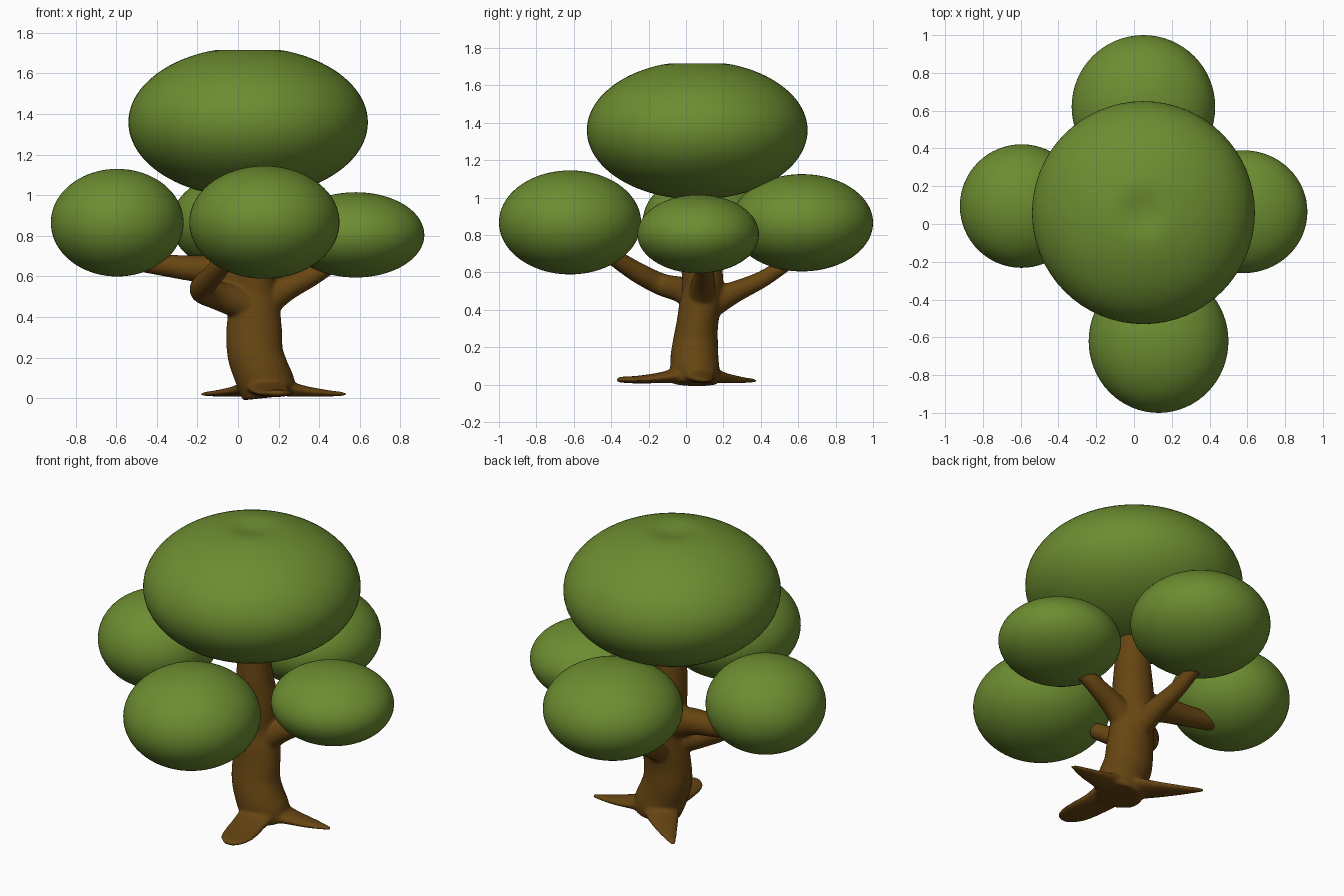
import bpy, bmesh, math
from mathutils import Vector


def material(name, rgb):
    m = bpy.data.materials.new(name)
    m.diffuse_color = (*rgb, 1)
    return m


LEAF = material("leaf green", (0.150, 0.265, 0.030))
BARK = material("bark brown", (0.135, 0.060, 0.006))


def add_object(name, bm, mat):
    mesh = bpy.data.meshes.new(name)
    bm.to_mesh(mesh)
    bm.free()
    for p in mesh.polygons:
        p.use_smooth = True
    mesh.materials.append(mat)
    ob = bpy.data.objects.new(name, mesh)
    bpy.context.collection.objects.link(ob)
    return ob


def foliage(name, centre, radii, dent=0.0):
    bm = bmesh.new()
    bmesh.ops.create_uvsphere(bm, u_segments=64, v_segments=48, radius=1)
    for v in bm.verts:
        r = math.hypot(v.co.x, v.co.y)
        p = Vector(a * b for a, b in zip(v.co, radii))
        # soft dimple in the crown
        if dent and v.co.z > 0 and r < 0.3:
            p.z -= dent * (0.5 + 0.5 * math.cos(math.pi * r / 0.3))
        v.co = p + Vector(centre)
    return add_object(name, bm, LEAF)


def smooth_path(pts, steps=6):
    """Catmull-Rom through (x, y, z, half width, half height) points."""
    p = [pts[0]] + pts + [pts[-1]]
    out = []
    for i in range(1, len(p) - 2):
        for s in range(steps):
            t = s / steps
            out.append([0.5 * (2 * b + (c - a) * t + (2 * a - 5 * b + 4 * c - d) * t * t
                               + (3 * b - a - 3 * c + d) * t ** 3)
                        for a, b, c, d in zip(p[i - 1], p[i], p[i + 1], p[i + 2])])
    return out + [list(pts[-1])]


def tube(bm, pts, ref=(0, 0, 1), n=24):
    path = smooth_path(pts)
    rings = []
    for i, q in enumerate(path):
        a, b = path[max(i - 1, 0)], path[min(i + 1, len(path) - 1)]
        t = (Vector(b[:3]) - Vector(a[:3])).normalized()
        side = t.cross(Vector(ref)).normalized()
        up = side.cross(t)
        rings.append([bm.verts.new(Vector(q[:3])
                      + side * q[3] * math.cos(k * math.tau / n)
                      + up * q[4] * math.sin(k * math.tau / n)) for k in range(n)])
    faces = [bm.faces.new((r[k], r[(k + 1) % n], s[(k + 1) % n], s[k]))
             for r, s in zip(rings, rings[1:]) for k in range(n)]
    faces += [bm.faces.new(rings[0][::-1]), bm.faces.new(rings[-1])]
    bmesh.ops.recalc_face_normals(bm, faces=faces)


# Foliage masses
foliage("crown_foliage", (0.05, 0.06, 1.36), (0.59, 0.59, 0.37), dent=0.03)
foliage("left_foliage", (-0.595, 0.095, 0.865), (0.327, 0.327, 0.265))
foliage("right_foliage", (0.58, 0.065, 0.805), (0.338, 0.325, 0.21))
foliage("front_foliage", (0.13, -0.62, 0.867), (0.37, 0.38, 0.278))
foliage("back_foliage", (0.05, 0.62, 0.865), (0.38, 0.38, 0.26))

# Trunk, with half width along x and half depth along y
bm = bmesh.new()
tube(bm, [(0.15, 0.05, 0.004, 0.13, 0.12), (0.142, 0.05, 0.06, 0.14, 0.13),
          (0.115, 0.045, 0.13, 0.138, 0.13), (0.085, 0.05, 0.22, 0.138, 0.122),
          (0.08, 0.06, 0.32, 0.138, 0.112), (0.08, 0.075, 0.42, 0.13, 0.112),
          (0.08, 0.09, 0.52, 0.115, 0.11), (0.075, 0.08, 0.68, 0.115, 0.11),
          (0.065, 0.065, 0.84, 0.10, 0.10), (0.06, 0.06, 1.08, 0.08, 0.08)], ref=(0, 1, 0))
# Left, right, back and crooked front branches
tube(bm, [(0.08, 0.08, 0.56, 0.09, 0.10), (-0.10, 0.09, 0.625, 0.075, 0.075),
          (-0.28, 0.10, 0.645, 0.06, 0.06), (-0.52, 0.11, 0.675, 0.045, 0.045)])
tube(bm, [(0.09, 0.08, 0.44, 0.08, 0.09), (0.22, 0.09, 0.53, 0.065, 0.065),
          (0.36, 0.10, 0.60, 0.05, 0.05), (0.48, 0.09, 0.67, 0.04, 0.04)])
tube(bm, [(0.08, 0.10, 0.42, 0.08, 0.09), (0.06, 0.25, 0.49, 0.06, 0.06),
          (0.03, 0.42, 0.57, 0.045, 0.045), (0.01, 0.58, 0.68, 0.04, 0.04)])
tube(bm, [(0.05, 0.05, 0.46, 0.08, 0.085), (-0.10, -0.02, 0.505, 0.07, 0.07),
          (-0.18, -0.13, 0.535, 0.06, 0.06), (-0.13, -0.26, 0.60, 0.055, 0.055),
          (-0.05, -0.40, 0.69, 0.045, 0.045)])
# Flat spreading roots
tube(bm, [(0.14, 0.05, 0.07, 0.11, 0.06), (0.29, 0.08, 0.04, 0.075, 0.032),
          (0.42, 0.10, 0.026, 0.05, 0.018), (0.535, 0.115, 0.02, 0.012, 0.010)])
tube(bm, [(0.14, 0.05, 0.07, 0.11, 0.06), (0.155, -0.11, 0.04, 0.10, 0.032),
          (0.18, -0.25, 0.027, 0.095, 0.021), (0.19, -0.33, 0.026, 0.07, 0.017),
          (0.19, -0.37, 0.026, 0.03, 0.012)])
tube(bm, [(0.13, 0.06, 0.07, 0.11, 0.06), (0.03, 0.17, 0.04, 0.085, 0.032),
          (-0.08, 0.28, 0.026, 0.05, 0.018), (-0.18, 0.375, 0.02, 0.012, 0.010)])
trunk = add_object("trunk_with_branches_and_roots", bm, BARK)

# Fuse the tubes and soften the joints
fuse = trunk.modifiers.new("fuse", "REMESH")
fuse.mode = "VOXEL"
fuse.voxel_size = 0.008
fuse.use_smooth_shade = True
soft = trunk.modifiers.new("soften", "SMOOTH")
soft.factor = 0.5
soft.iterations = 16
